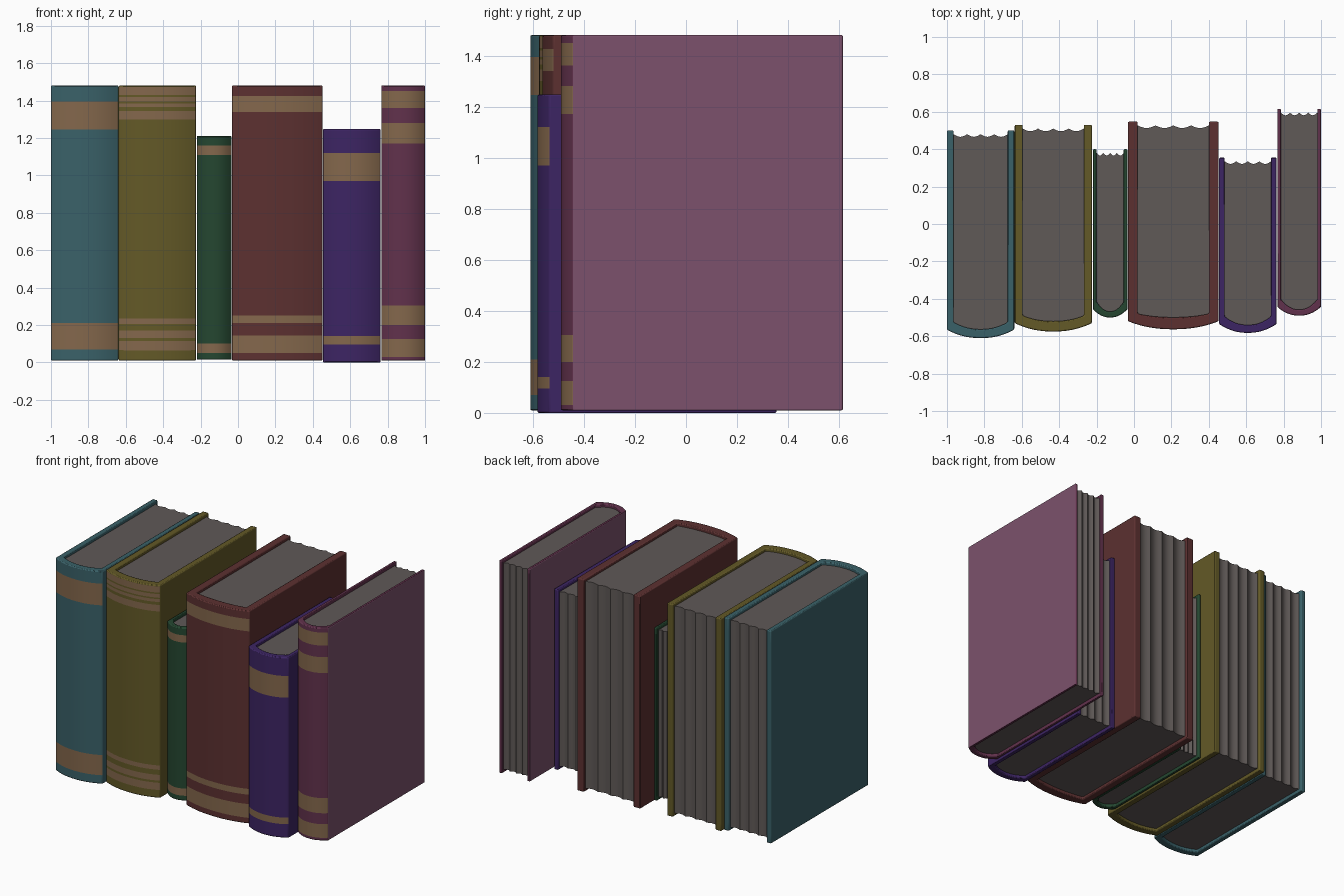
import bpy, bmesh, math

if "Cube" in bpy.data.objects:
    bpy.data.objects.remove(bpy.data.objects["Cube"])

def material(name, rgb):
    m = bpy.data.materials.new(name)
    m.diffuse_color = (*rgb, 1)
    m.use_nodes = True
    m.node_tree.nodes["Principled BSDF"].inputs["Base Color"].default_value = m.diffuse_color
    return m

TAN = material("tan_band", (0.23, 0.137, 0.072))
PAPER = material("grey_paper", (0.115, 0.10, 0.095))
ARC = 16  # segments across a rounded spine

def arc(x0, x1, edge, centre):
    """Rounded spine profile from x0 to x1, bulging from edge to centre."""
    pts = []
    for i in range(ARC + 1):
        t = -1 + 2 * i / ARC
        pts.append(((x0 + x1) / 2 + t * (x1 - x0) / 2,
                    edge + (centre - edge) * (1 - abs(t) ** 2.2)))
    return pts

def finish(name, bm, mats, bevel=0):
    bmesh.ops.recalc_face_normals(bm, faces=bm.faces)
    me = bpy.data.meshes.new(name)
    bm.to_mesh(me)
    bm.free()
    for m in mats:
        me.materials.append(m)
    ob = bpy.data.objects.new(name, me)
    bpy.context.collection.objects.link(ob)
    bpy.ops.object.select_all(action='DESELECT')
    ob.select_set(True)
    bpy.context.view_layer.objects.active = ob
    bpy.ops.object.shade_smooth_by_angle(angle=math.radians(25))
    if bevel:
        b = ob.modifiers.new("soft_edges", 'BEVEL')
        b.width, b.segments, b.limit_method = bevel, 2, 'ANGLE'
        b.angle_limit = math.radians(50)
    return ob

def make_cover(name, x0, x1, back, edge, centre, z0, z1, t, bands, mats):
    """U-shaped case: two boards and a rounded spine with painted bands."""
    outer = [(x0, back)] + arc(x0, x1, edge, centre) + [(x1, back)]
    inner = [(x0 + t, back)] + arc(x0 + t, x1 - t, edge + 0.04, centre + t + 0.012) + [(x1 - t, back)]
    loop = outer + inner[::-1]
    n, k = len(loop), len(outer)
    levels = sorted({z0, z1} | {z for b in bands for z in b})
    bm = bmesh.new()
    rows = [[bm.verts.new((x, y, z)) for x, y in loop] for z in levels]
    for a, b in zip(rows, rows[1:]):
        mid = (a[0].co.z + b[0].co.z) / 2
        banded = any(lo < mid < hi for lo, hi in bands)
        for i in range(n):
            j = (i + 1) % n
            f = bm.faces.new((a[i], a[j], b[j], b[i]))
            if 1 <= i <= ARC and banded:
                f.material_index = 1          # band on the spine
            elif i in (0, ARC + 1):
                f.material_index = 2          # outer face of a board
    for row in (rows[0], rows[-1]):           # top and bottom rims
        for i in range(k - 1):
            bm.faces.new((row[i], row[i + 1], row[n - 2 - i], row[n - 1 - i]))
    finish(name + "_cover", bm, mats, 0.006)

def make_pages(name, x0, x1, back, edge, centre, z0, z1, t):
    """Page block with a gently scalloped fore edge."""
    a, b = x0 + t, x1 - t
    waves = 4
    outline = arc(a, b, edge + 0.04, centre + t + 0.012)
    steps = waves * 6
    for i in range(steps + 1):
        s = i / steps
        dip = 0.014 * abs(math.sin(math.pi * waves * s))
        outline.append((b + (a - b) * s, back - 0.02 - dip))
    bm = bmesh.new()
    low = [bm.verts.new((x, y, z0 + 0.02)) for x, y in outline]
    high = [bm.verts.new((x, y, z1 - 0.02)) for x, y in outline]
    for i in range(len(low)):
        j = (i + 1) % len(low)
        bm.faces.new((low[i], low[j], high[j], high[i]))
    bm.faces.new(low)
    bm.faces.new(high)
    finish(name + "_pages", bm, [PAPER])

# name, spine colour, board colour, (x0, x1, back, spine edge, spine centre, z0, z1, thickness), bands
BOOKS = [
    ("teal_book", (0.042, 0.12, 0.14), None,
     (-1.0, -0.64, 0.50, -0.565, -0.61, 0.01, 1.48, 0.035),
     [(0.07, 0.21), (1.245, 1.395)]),
    ("olive_book", (0.125, 0.10, 0.02), None,
     (-0.638, -0.225, 0.53, -0.53, -0.575, 0.01, 1.48, 0.043),
     [(0.065, 0.115), (0.13, 0.17), (0.205, 0.235), (1.3, 1.345), (1.365, 1.385), (1.395, 1.42), (1.43, 1.472)]),
    ("green_book", (0.018, 0.062, 0.03), None,
     (-0.22, -0.035, 0.40, -0.455, -0.50, 0.015, 1.21, 0.02),
     [(0.05, 0.10), (1.11, 1.16)]),
    ("maroon_book", (0.107, 0.03, 0.03), None,
     (-0.032, 0.452, 0.547, -0.52, -0.563, 0.01, 1.48, 0.052),
     [(0.05, 0.145), (0.21, 0.25), (1.34, 1.425)]),
    ("violet_book", (0.046, 0.018, 0.125), None,
     (0.455, 0.762, 0.355, -0.535, -0.582, 0.0, 1.247, 0.03),
     [(0.095, 0.14), (0.97, 1.12)]),
    ("plum_book", (0.12, 0.031, 0.072), (0.20, 0.083, 0.15),
     (0.766, 1.0, 0.615, -0.443, -0.49, 0.01, 1.48, 0.02),
     [(0.03, 0.125), (0.20, 0.305), (1.17, 1.28), (1.36, 1.45)]),
]

for name, rgb, board_rgb, dims, bands in BOOKS:
    spine = material(name + "_cloth", rgb)
    board = material(name + "_boards", board_rgb) if board_rgb else spine
    make_cover(name, *dims, bands, [spine, TAN, board])
    make_pages(name, *dims)
